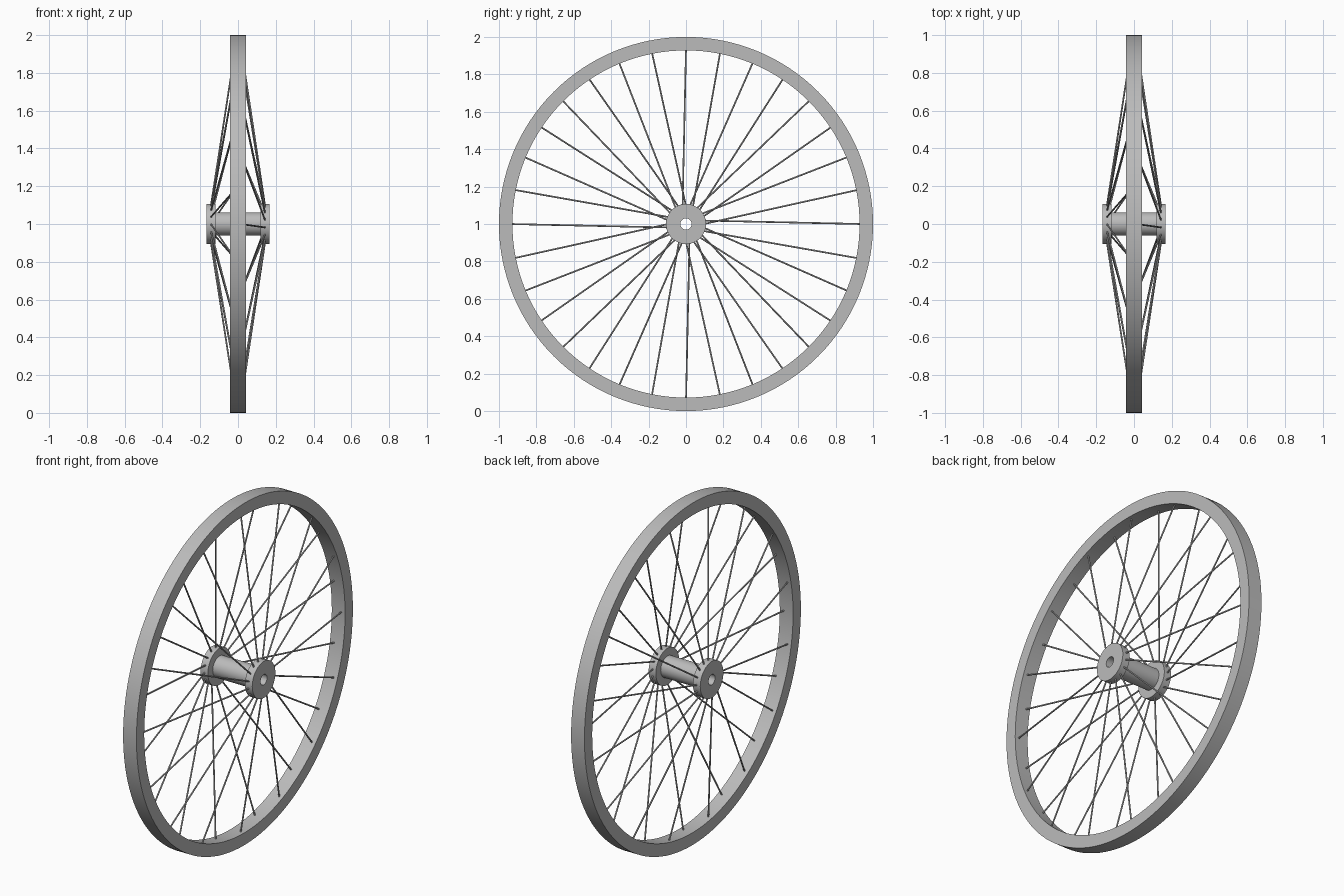
import bpy, bmesh, math
from mathutils import Vector

if "Cube" in bpy.data.objects:
    bpy.data.objects.remove(bpy.data.objects["Cube"], do_unlink=True)

AXLE_HEIGHT = 1.0
SPOKES_PER_SIDE = 16
STEP = 2 * math.pi / SPOKES_PER_SIDE


def make_material(name, value):
    mat = bpy.data.materials.new(name)
    mat.use_nodes = True
    color = (value, value, value, 1)
    mat.diffuse_color = color
    mat.node_tree.nodes["Principled BSDF"].inputs["Base Color"].default_value = color
    return mat


metal = make_material("grey_metal", 0.5)


def finish_mesh(bm, name):
    bmesh.ops.recalc_face_normals(bm, faces=bm.faces)
    mesh = bpy.data.meshes.new(name)
    bm.to_mesh(mesh)
    bm.free()
    mesh.materials.append(metal)
    mesh.shade_smooth()
    mesh.set_sharp_from_angle(angle=math.radians(35))
    return mesh


def place(mesh, name, turn=0):
    obj = bpy.data.objects.new(name, mesh)
    obj.location.z = AXLE_HEIGHT
    obj.rotation_euler.x = turn
    bpy.context.collection.objects.link(obj)
    return obj


def lathe(name, profile, segments):
    """Revolve a closed (x, radius) profile around the axle."""
    bm = bmesh.new()
    verts = [bm.verts.new((x, r, 0)) for x, r in profile]
    edges = [bm.edges.new((v, verts[i - 1])) for i, v in enumerate(verts)]
    bmesh.ops.spin(bm, geom=verts + edges, cent=(0, 0, 0), axis=(1, 0, 0),
                   angle=2 * math.pi, steps=segments, use_merge=True)
    bmesh.ops.remove_doubles(bm, verts=bm.verts, dist=0.0001)
    return place(finish_mesh(bm, name), name)


def rod_mesh(name, start, end, radius):
    bm = bmesh.new()
    span = end - start
    bmesh.ops.create_cone(bm, cap_ends=True, segments=10, radius1=radius,
                          radius2=radius, depth=span.length)
    bmesh.ops.rotate(bm, verts=bm.verts,
                     matrix=span.to_track_quat("Z", "Y").to_matrix())
    bmesh.ops.translate(bm, verts=bm.verts, vec=(start + end) / 2)
    return finish_mesh(bm, name)


def polar(x, radius, angle):
    return Vector((x, radius * math.cos(angle), radius * math.sin(angle)))


# Rim: a solid rectangular band
lathe("rim", [(-0.043, 0.928), (0.043, 0.928), (0.043, 1), (-0.043, 1)], 128)

# Hub: barrel with a flange at each end and a bore right through
half = [(0.167, 0.03), (0.167, 0.107), (0.12, 0.107), (0.12, 0.062)]
lathe("hub", half + [(-x, r) for x, r in reversed(half)], 64)

# Spokes: each flange leans its spokes the opposite way, half a step apart
for label, side, offset in (("left", 1, 0), ("right", -1, STEP / 2)):
    inner = polar(side * 0.144, 0.095, side * STEP / 2)
    outer = polar(side * 0.016, 0.94, 0)
    mesh = rod_mesh(label + "_spoke", inner, outer, 0.0045)
    for i in range(SPOKES_PER_SIDE):
        place(mesh, f"{label}_spoke_{i + 1}", offset + i * STEP)
